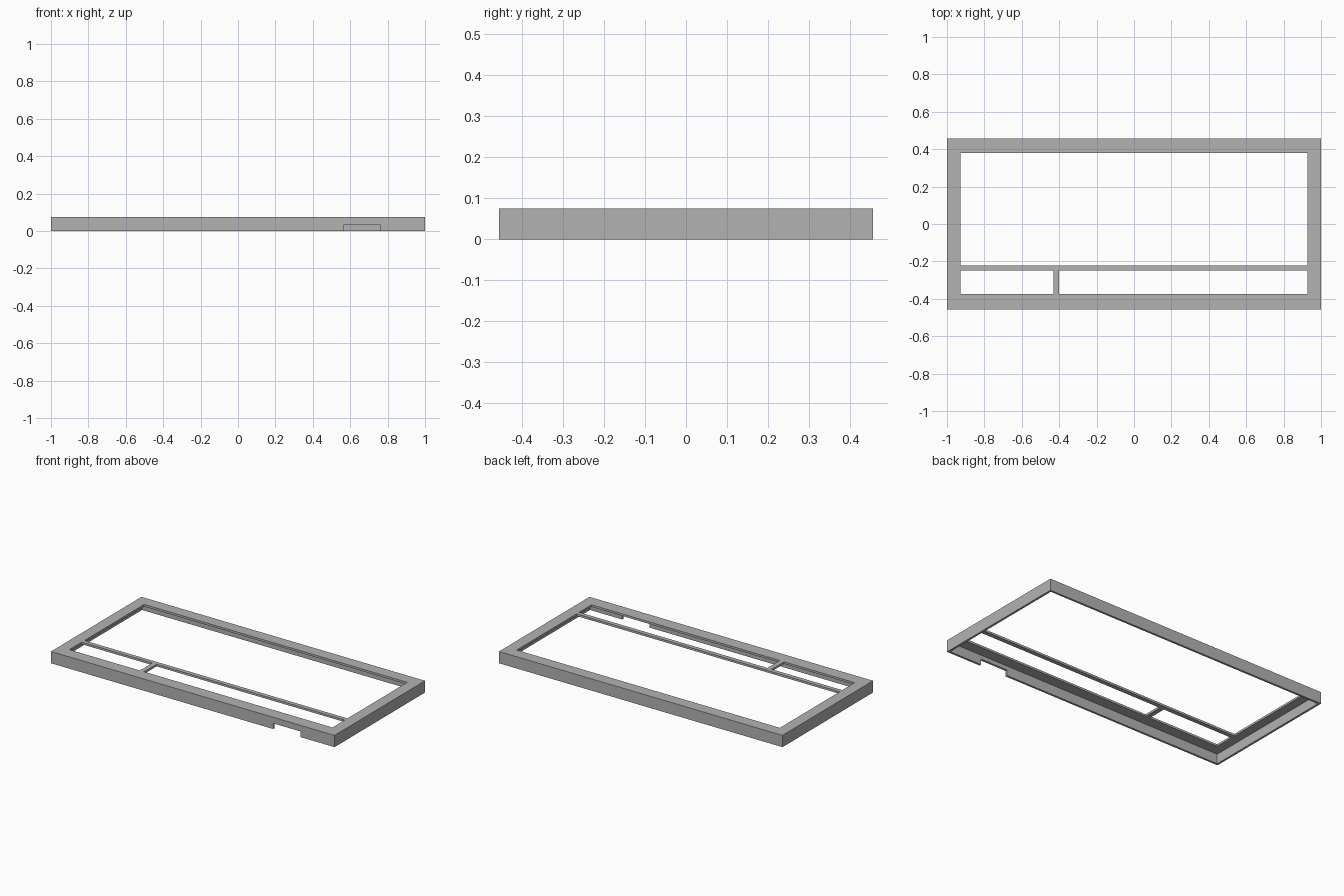
import bpy
import bmesh
from mathutils import Matrix, Vector

cube = bpy.data.objects.get("Cube")
if cube:
    bpy.data.objects.remove(cube, do_unlink=True)

# Overall dimensions
HALF_X, HALF_Y, HEIGHT = 1.0, 0.456, 0.075
WALL = 0.0133
OPEN_X = 0.928
BELOW, ABOVE = -0.1, 0.2

grey = bpy.data.materials.new("plain grey")
grey.use_nodes = True
colour = (0.45, 0.45, 0.45, 1)
grey.diffuse_color = colour
grey.node_tree.nodes["Principled BSDF"].inputs["Base Color"].default_value = colour


def box(name, low, high):
    """Box between two opposite corners."""
    low, high = Vector(low), Vector(high)
    bm = bmesh.new()
    place = Matrix.Translation((low + high) / 2) @ Matrix.Diagonal((*(high - low), 1))
    bmesh.ops.create_cube(bm, size=1, matrix=place)
    mesh = bpy.data.meshes.new(name)
    bm.to_mesh(mesh)
    bm.free()
    mesh.materials.append(grey)
    obj = bpy.data.objects.new(name, mesh)
    bpy.context.collection.objects.link(obj)
    return obj


def cut(target, name, low, high):
    """Subtract a box from the target."""
    cutter = box(name, low, high)
    cutter.hide_render = True
    mod = target.modifiers.new(name, "BOOLEAN")
    mod.operation = "DIFFERENCE"
    mod.solver = "EXACT"
    mod.object = cutter
    bpy.context.view_layer.objects.active = target
    bpy.ops.object.modifier_apply(modifier=name)
    bpy.data.objects.remove(cutter, do_unlink=True)


# Outer block, hollowed from below into a thin shell
frame = box("cover_frame", (-HALF_X, -HALF_Y, 0), (HALF_X, HALF_Y, HEIGHT))
cut(frame, "cavity", (WALL - HALF_X, WALL - HALF_Y, BELOW),
    (HALF_X - WALL, HALF_Y - WALL, HEIGHT - WALL))

# Windows in the top plate, leaving the long bar and the short divider
windows = {
    "large_window": (-OPEN_X, -0.222, OPEN_X, 0.38),
    "small_window": (-OPEN_X, -0.374, -0.43, -0.249),
    "long_window": (-0.40, -0.374, OPEN_X, -0.249),
}
for name, (x0, y0, x1, y1) in windows.items():
    cut(frame, name, (x0, y0, BELOW), (x1, y1, ABOVE))

# Notch in the lower edge of the front wall
cut(frame, "front_notch", (0.568, -HALF_Y - 0.1, BELOW), (0.76, -HALF_Y + 0.03, 0.036))
